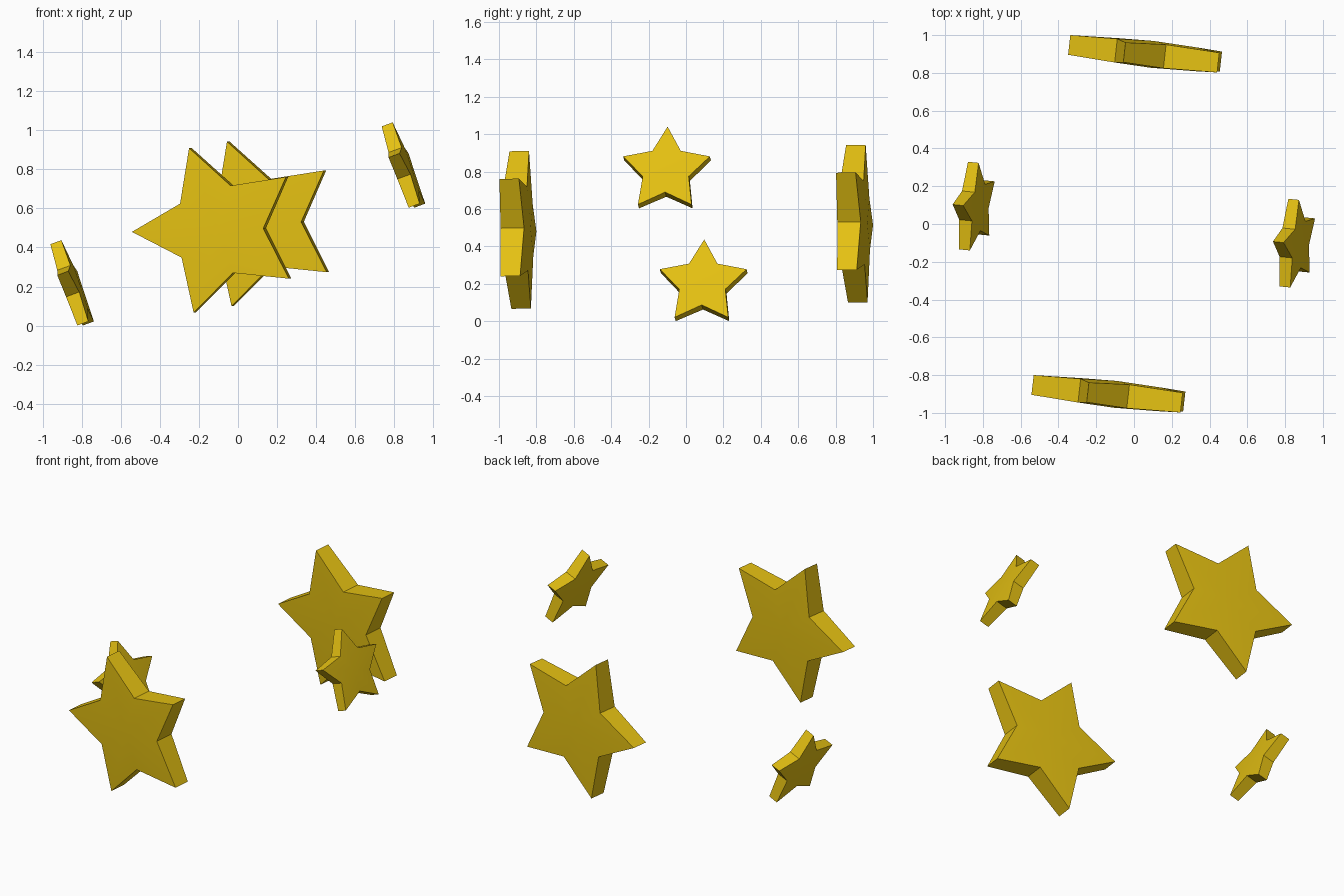
import bpy, bmesh, math
from mathutils import Vector

if "Cube" in bpy.data.objects:
    bpy.data.objects.remove(bpy.data.objects["Cube"])

gold = bpy.data.materials.new("golden_yellow")
gold.diffuse_color = (0.78, 0.53, 0.006, 1)
gold.use_nodes = True
gold.node_tree.nodes["Principled BSDF"].inputs["Base Color"].default_value = gold.diffuse_color


def star(name, centre, normal, radius, thickness, turn):
    """Five-pointed star with gently domed faces; turn is the angle of one tip."""
    n = Vector(normal).normalized()
    up = (Vector((0, 0, 1)) - n * n.z).normalized()
    right = up.cross(n)
    c = Vector(centre)
    bm = bmesh.new()
    rims = []
    for side in (1, -1):
        rim = []
        for i in range(10):
            a = math.radians(turn + 36 * i)
            r = radius if i % 2 == 0 else radius * 0.53
            h = thickness * (0.5 if i % 2 == 0 else 0.6)
            p = c + (right * math.cos(a) + up * math.sin(a)) * r + n * h * side
            rim.append(bm.verts.new(p))
        hub = bm.verts.new(c + n * side * thickness * 0.68)
        for i in range(10):
            bm.faces.new((hub, rim[i], rim[(i + 1) % 10]))
        rims.append(rim)
    # side walls
    f, b = rims
    for i in range(10):
        j = (i + 1) % 10
        bm.faces.new((f[i], b[i], b[j], f[j]))
    bmesh.ops.recalc_face_normals(bm, faces=bm.faces)
    me = bpy.data.meshes.new(name)
    bm.to_mesh(me)
    bm.free()
    me.materials.append(gold)
    ob = bpy.data.objects.new(name, me)
    bpy.context.collection.objects.link(ob)
    bpy.context.view_layer.objects.active = ob
    ob.select_set(True)
    bpy.ops.object.shade_smooth_by_angle(angle=math.radians(30))
    ob.select_set(False)


# large stars at the front and back
for name, x, y, z in (("front_star", -0.097, -0.902, 0.492),
                      ("back_star", 0.097, 0.898, 0.525)):
    star(name, (x, y, z), (-0.113, -1, -0.015), 0.443, 0.105, 109.5)

# small tilted stars at the sides
for name, x, y, z in (("left_star", -0.848, 0.092, 0.197),
                      ("right_star", 0.848, -0.104, 0.80)):
    star(name, (x, y, z), (1, -0.1, 0.37), 0.245, 0.06, 90)
